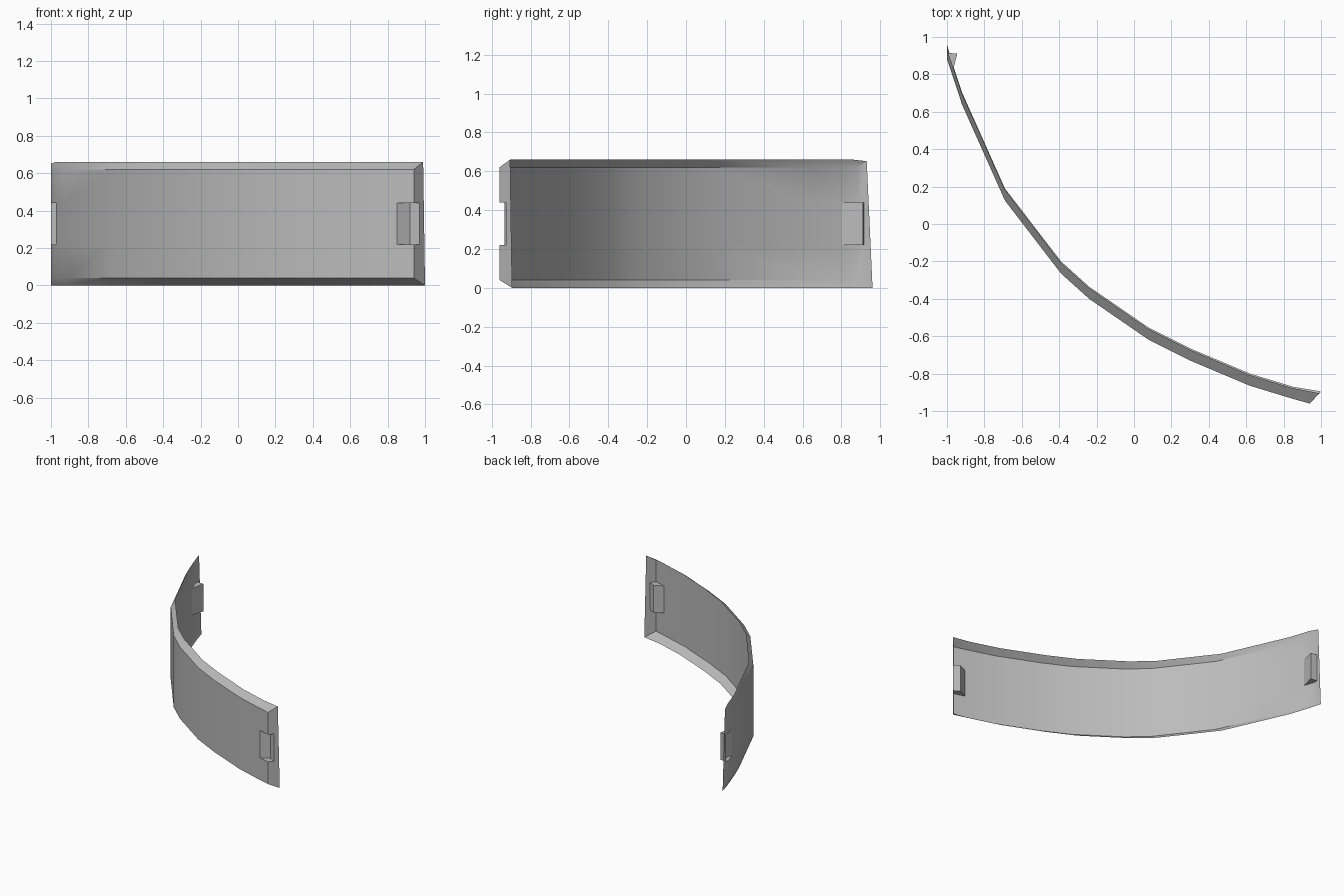
import bpy, bmesh
from math import radians
from mathutils import Vector

if "Cube" in bpy.data.objects:
    bpy.data.objects.remove(bpy.data.objects["Cube"], do_unlink=True)

# Plan outline of the bowed face, from the far end to the near end
OUTLINE = [(-1, .88), (-.973, .80), (-.92, .64), (-.69, .125), (-.39, -.265),
           (-.24, -.40), (.08, -.62), (.30, -.73), (.62, -.865), (.85, -.935), (.94, -.96)]
LEVELS = [.04, .22, .44, .62]
LAST = len(OUTLINE) - 1

bm = bmesh.new()


def face(*points):
    return bm.faces.new([bm.verts.new(p) for p in points])


def at(p, z):
    return Vector((p[0], p[1], z))


def wall(p, q, low, high):
    face(at(p, low), at(q, low), at(q, high), at(p, high))


# Back edges of the sloping rims; the rims lean straight back
bottom = [at((x, y + .065), 0) for x, y in OUTLINE]
top = [at((x, y + .057), .66) for x, y in OUTLINE]
bottom[0], top[0] = Vector((-1, .96, 0)), Vector((-1, .93, .652))
bottom[-1], top[-1] = Vector((1, -.895, 0)), Vector((.99, -.905, .66))

# Bowed face with a gap at each end for the clip recess, plus top and bottom rims
for i in range(LAST):
    p, q = OUTLINE[i], OUTLINE[i + 1]
    for row in range(3):
        if row == 1 and i in (0, LAST - 1):
            continue
        wall(p, q, LEVELS[row], LEVELS[row + 1])
    face(bottom[i], bottom[i + 1], at(q, LEVELS[0]), at(p, LEVELS[0]))
    face(at(p, LEVELS[-1]), at(q, LEVELS[-1]), top[i + 1], top[i])


# Notched end rim and the clip recess pressed in beside it
def end_piece(end, beside, pocket):
    corner, start = OUTLINE[end], OUTLINE[beside]
    base, low, high, crown = LEVELS
    middle = (bottom[end] + top[end]) / 2
    notch = at(corner, 0).lerp(middle, .55)
    face(at(corner, base), bottom[end], at(notch, low), at(corner, low))
    face(bottom[end], top[end], at(notch, high), at(notch, low))
    face(at(corner, high), at(notch, high), top[end], at(corner, crown))
    wall(start, pocket, low, high)
    wall(pocket, notch, low, high)
    for z in (low, high):
        face(at(start, z), at(pocket, z), at(notch, z), at(corner, z))


end_piece(0, 1, (-.945, .91))
end_piece(LAST, LAST - 1, (.92, -.90))

bmesh.ops.remove_doubles(bm, verts=bm.verts, dist=.0005)
bmesh.ops.recalc_face_normals(bm, faces=bm.faces)
bm.faces.ensure_lookup_table()
if bm.faces[0].normal.x > 0:
    bmesh.ops.reverse_faces(bm, faces=bm.faces)

mesh = bpy.data.meshes.new("curved_panel")
bm.to_mesh(mesh)
bm.free()
panel = bpy.data.objects.new("curved_panel", mesh)
bpy.context.collection.objects.link(panel)

# Plain grey finish
grey = bpy.data.materials.new("plain_grey")
grey.use_nodes = True
grey.diffuse_color = (.5, .5, .5, 1)
grey.node_tree.nodes["Principled BSDF"].inputs["Base Color"].default_value = (.5, .5, .5, 1)
mesh.materials.append(grey)

# Smooth bow, crisp rims
bpy.ops.object.select_all(action="DESELECT")
panel.select_set(True)
bpy.context.view_layer.objects.active = panel
bpy.ops.object.shade_smooth_by_angle(angle=radians(30))
